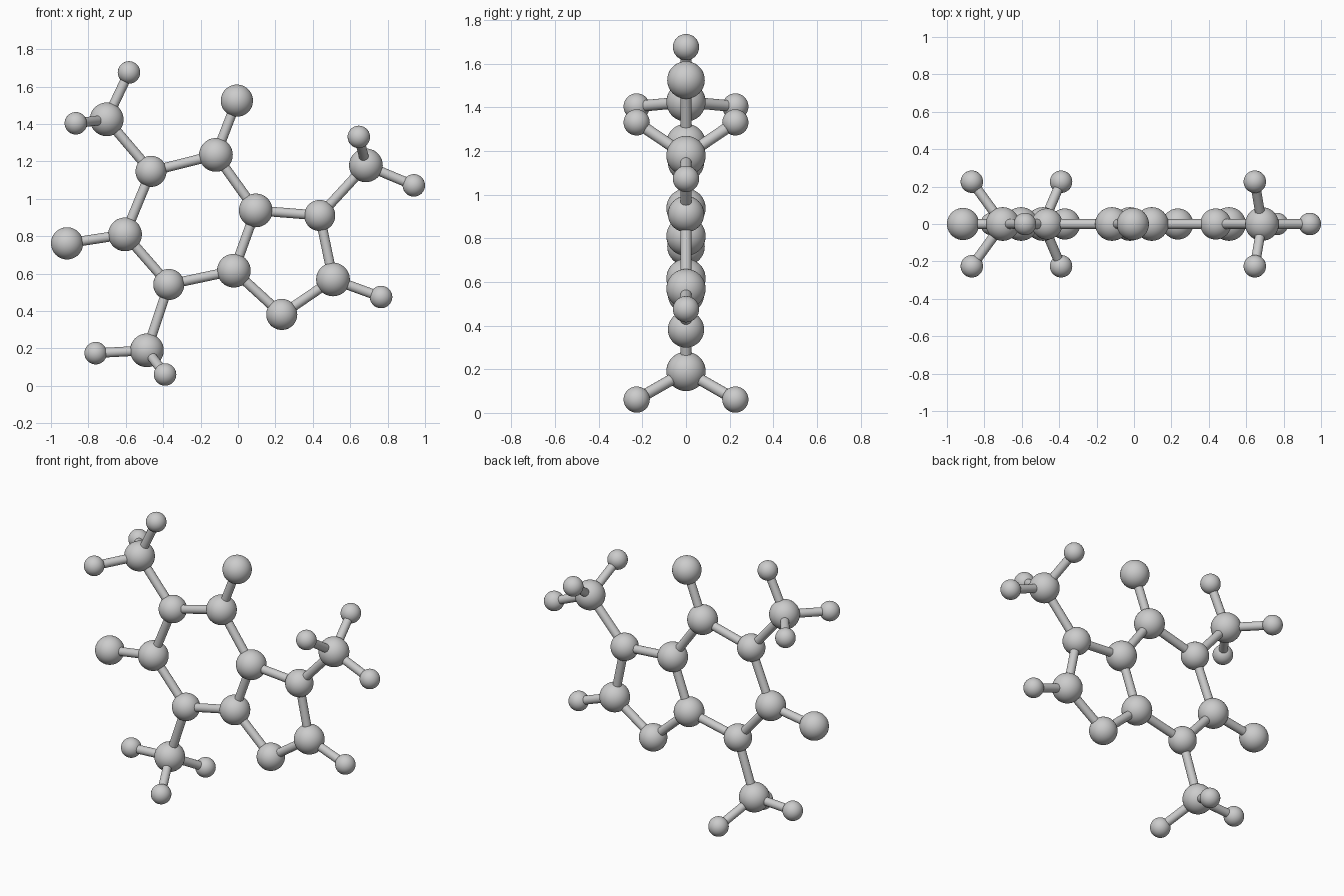
import bpy
from mathutils import Vector

if "Cube" in bpy.data.objects:
    bpy.data.objects.remove(bpy.data.objects["Cube"])

BALL = {"carbon": 0.09, "nitrogen": 0.083, "oxygen": 0.086, "hydrogen": 0.06}
ROD = 0.026

# Atoms: element, x, y, z
ATOMS = {
    "ring_c6": ("carbon", -0.118, 0, 1.235),
    "ring_n1": ("nitrogen", -0.465, 0, 1.147),
    "ring_c2": ("carbon", -0.604, 0, 0.81),
    "ring_n3": ("nitrogen", -0.37, 0, 0.542),
    "ring_c4": ("carbon", -0.022, 0, 0.616),
    "ring_c5": ("carbon", 0.095, 0, 0.938),
    "ring_n7": ("nitrogen", 0.437, 0, 0.911),
    "ring_c8": ("carbon", 0.508, 0, 0.569),
    "ring_n9": ("nitrogen", 0.234, 0, 0.382),
    "oxygen_top": ("oxygen", -0.006, 0, 1.525),
    "oxygen_left": ("oxygen", -0.914, 0, 0.762),
    "ring_hydrogen": ("hydrogen", 0.765, 0, 0.475),
}
BONDS = [
    ("ring_c6", "ring_n1"), ("ring_n1", "ring_c2"), ("ring_c2", "ring_n3"),
    ("ring_n3", "ring_c4"), ("ring_c4", "ring_c5"), ("ring_c5", "ring_c6"),
    ("ring_c5", "ring_n7"), ("ring_n7", "ring_c8"), ("ring_c8", "ring_n9"),
    ("ring_n9", "ring_c4"), ("ring_c6", "oxygen_top"),
    ("ring_c2", "oxygen_left"), ("ring_c8", "ring_hydrogen"),
]


# Methyl group: one carbon, one in-plane hydrogen, a mirrored pair front and back
def methyl(name, parent, carbon, flat, pair):
    c = name + "_carbon"
    ATOMS[c] = ("carbon", carbon[0], 0, carbon[1])
    BONDS.append((parent, c))
    for tag, (x, z), y in (("flat", flat, 0), ("front", pair, -0.226), ("back", pair, 0.226)):
        h = f"{name}_hydrogen_{tag}"
        ATOMS[h] = ("hydrogen", x, y, z)
        BONDS.append((c, h))


methyl("methyl_upper_left", "ring_n1", (-0.702, 1.425), (-0.583, 1.676), (-0.867, 1.404))
methyl("methyl_right", "ring_n7", (0.684, 1.179), (0.94, 1.072), (0.646, 1.331))
methyl("methyl_bottom", "ring_n3", (-0.487, 0.19), (-0.761, 0.175), (-0.39, 0.061))

# Balls
for name, (element, *pos) in ATOMS.items():
    bpy.ops.mesh.primitive_uv_sphere_add(segments=40, ring_count=24,
                                         radius=BALL[element], location=pos)
    bpy.context.object.name = name
    bpy.ops.object.shade_smooth()

# Rods running between ball centres
for a, b in BONDS:
    p, q = Vector(ATOMS[a][1:]), Vector(ATOMS[b][1:])
    bpy.ops.mesh.primitive_cylinder_add(vertices=24, radius=ROD, depth=(q - p).length,
                                        location=(p + q) / 2)
    rod = bpy.context.object
    rod.name = f"bond_{a}_to_{b}"
    rod.rotation_euler = (q - p).to_track_quat('Z', 'Y').to_euler()
    bpy.ops.object.shade_smooth_by_angle()
